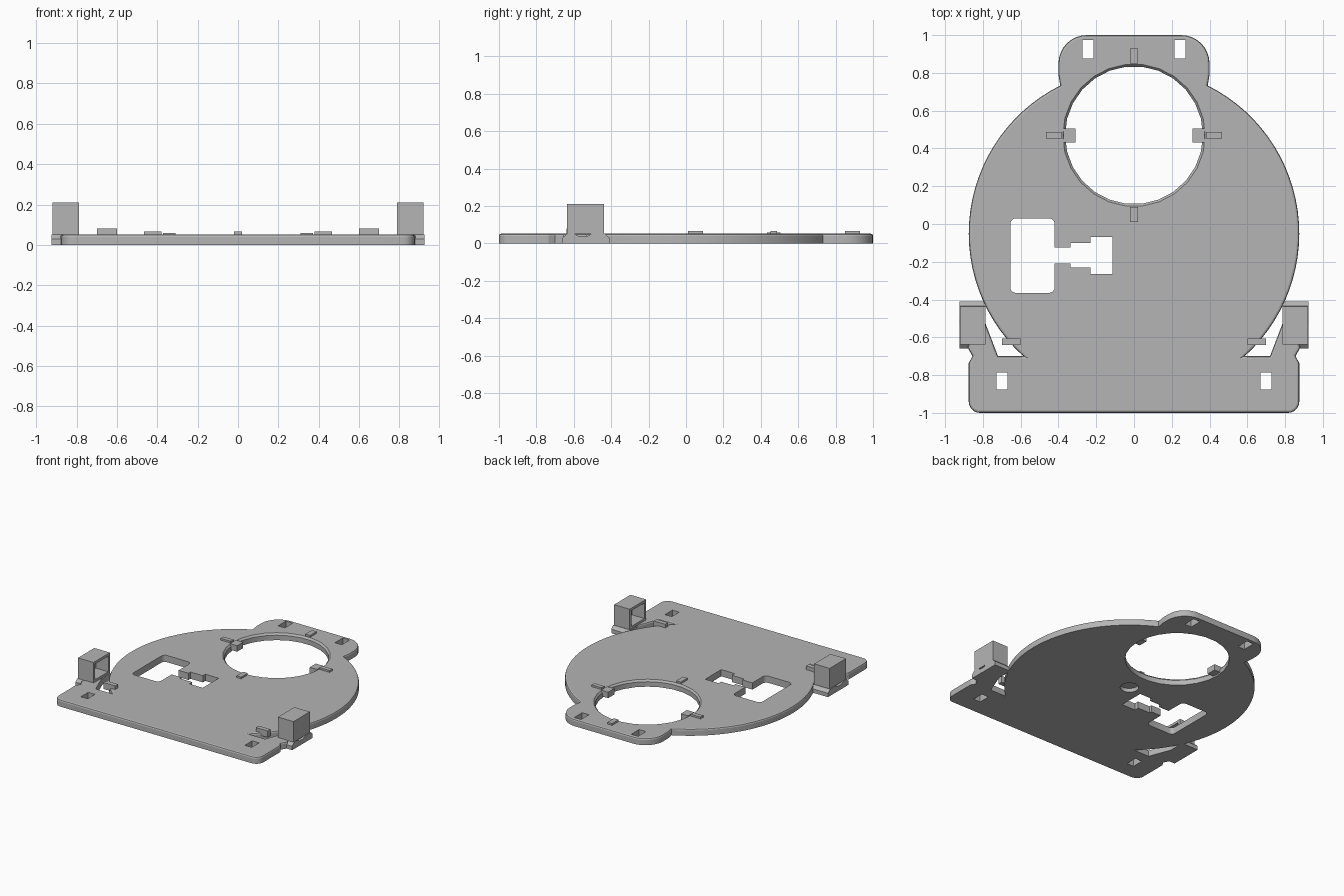
import bpy, bmesh, math
from mathutils import Vector

if "Cube" in bpy.data.objects:
    bpy.data.objects.remove(bpy.data.objects["Cube"], do_unlink=True)

grey = bpy.data.materials.new("plain grey")
grey.use_nodes = True
grey.diffuse_color = (0.46, 0.46, 0.46, 1)
grey.node_tree.nodes["Principled BSDF"].inputs["Base Color"].default_value = (0.46, 0.46, 0.46, 1)


def finish(name, bm, mirror=False):
    bmesh.ops.recalc_face_normals(bm, faces=bm.faces[:])
    mesh = bpy.data.meshes.new(name)
    bm.to_mesh(mesh)
    bm.free()
    mesh.materials.append(grey)
    obj = bpy.data.objects.new(name, mesh)
    bpy.context.collection.objects.link(obj)
    if mirror:
        obj.modifiers.new("mirror", 'MIRROR').use_mirror_merge = False
    return obj


def loft(name, rings, mirror=False):
    """Closed solid through matching rings of points."""
    bm = bmesh.new()
    loops = [[bm.verts.new(p) for p in ring] for ring in rings]
    n = len(loops[0])
    for a, b in zip(loops, loops[1:]):
        for i in range(n):
            j = (i + 1) % n
            bm.faces.new((a[i], a[j], b[j], b[i]))
    bm.faces.new(loops[0][::-1])
    bm.faces.new(loops[-1])
    return finish(name, bm, mirror)


def prism(name, outline, z0, z1, mirror=False):
    return loft(name, [[(x, y, z) for x, y in outline] for z in (z0, z1)], mirror)


def box(name, x0, x1, y0, y1, z0, z1, mirror=False):
    return prism(name, [(x0, y0), (x1, y0), (x1, y1), (x0, y1)], z0, z1, mirror)


def arc(cx, cy, r, a0, a1, n):
    return [(cx + r * math.cos(math.radians(a0 + (a1 - a0) * i / n)),
             cy + r * math.sin(math.radians(a0 + (a1 - a0) * i / n))) for i in range(n + 1)]


def lathe(name, cx, cy, profile, n):
    return loft(name, [[(x, y, z) for x, y in arc(cx, cy, r, 0, 360, n)[:-1]] for r, z in profile])


# Right half of the plate outline: rear lobe, round body, spring arm, base
T = 0.052
half = arc(0.25, 0.85, 0.15, 90, 0, 8) + [(0.4, 0.79)]
half += arc(0, -0.05, 0.875, 63.5, -47.9, 28)
half += [(0.72, -0.70), (0.785, -0.53), (0.85, -0.53), (0.88, -0.655),
         (0.855, -0.70), (0.875, -0.735)]
half += arc(0.815, -0.94, 0.06, 0, -90, 6)
outline = half + [(-x, y) for x, y in reversed(half)]

base_plate = prism("base_plate", outline, 0, T)
bm = bmesh.new()
bm.from_mesh(base_plate.data)
rim = [e for e in bm.edges if all(v.co.z > T - 0.001 for v in e.verts)]
bmesh.ops.bevel(bm, geom=rim, offset=0.012, segments=2, profile=0.5, affect='EDGES')
bm.to_mesh(base_plate.data)
bm.free()

# Openings through the plate
lo, hi = -0.1, 0.2
window = []
for cx, cy, a in ((-0.45, 0, 0), (-0.625, 0, 90), (-0.625, -0.335, 180), (-0.45, -0.335, 270)):
    window += arc(cx, cy, 0.03, a, a + 90, 4)
cutters = [
    lathe("ring_cutter", 0, 0.47, [(0.365, lo), (0.365, 0.038), (0.377, T), (0.377, hi)], 26),
    prism("window_cutter", window, lo, hi),
    prism("stepped_cutter", [(-0.45, -0.21), (-0.335, -0.21), (-0.335, -0.23), (-0.23, -0.23),
                             (-0.23, -0.265), (-0.115, -0.265), (-0.115, -0.07), (-0.23, -0.07),
                             (-0.23, -0.10), (-0.335, -0.10), (-0.335, -0.125), (-0.45, -0.125)], lo, hi),
    lathe("underside_recess_cutter", 0, -0.05, [(0.065, lo), (0.065, 0.03)], 24),
]
for s in (-1, 1):
    for cx, cy, hy in ((0.243, 0.925, 0.048), (0.7, -0.83, 0.045)):
        cutters.append(box("slot_cutter", s * cx - 0.029, s * cx + 0.029, cy - hy, cy + hy, lo, hi))

for cutter in cutters:
    cutter.hide_render = True
    mod = base_plate.modifiers.new("opening", 'BOOLEAN')
    mod.operation = 'DIFFERENCE'
    mod.solver = 'EXACT'
    mod.object = cutter
cut_mesh = bpy.data.meshes.new_from_object(
    base_plate.evaluated_get(bpy.context.evaluated_depsgraph_get()))
base_plate.modifiers.clear()
base_plate.data = cut_mesh
for cutter in cutters:
    bpy.data.objects.remove(cutter, do_unlink=True)

# Small raised tabs around the ring opening
box("rear_ring_tab", -0.02, 0.02, 0.85, 0.93, 0.04, 0.066)
box("front_ring_tab", -0.02, 0.02, 0.01, 0.09, 0.04, 0.066)
box("side_ring_tabs", 0.38, 0.465, 0.453, 0.487, 0.04, 0.066, True)
box("inner_ring_lugs", 0.31, 0.372, 0.432, 0.506, 0.012, 0.058, True)
box("slot_latches", 0.60, 0.70, -0.64, -0.605, 0.03, 0.08, True)

# Clip pads with a shallow groove on top
pad = [(-0.66, 0), (-0.41, 0), (-0.41, 0.03), (-0.435, T), (-0.50, T), (-0.53, 0.037),
       (-0.57, 0.037), (-0.60, T), (-0.635, T), (-0.66, 0.03)]
loft("clip_pads", [[(x, y, z) for y, z in pad] for x in (0.785, 0.925)], True)

# Clip boxes, hollow towards the middle of the plate
clip = box("clip_boxes", 0.787, 0.92, -0.637, -0.438, 0.05, 0.21, True)
bm = bmesh.new()
bm.from_mesh(clip.data)
inner = [f for f in bm.faces if f.normal.x < -0.9]
bmesh.ops.inset_individual(bm, faces=inner, thickness=0.028)
cavity = bmesh.ops.extrude_discrete_faces(bm, faces=inner)["faces"]
bmesh.ops.translate(bm, verts=cavity[0].verts[:], vec=Vector((0.105, 0, 0)))
bm.to_mesh(clip.data)
bm.free()

# Smooth the curved rims of the plate, keep its edges sharp
bpy.ops.object.select_all(action='DESELECT')
base_plate.select_set(True)
bpy.context.view_layer.objects.active = base_plate
bpy.ops.object.shade_smooth_by_angle(angle=math.radians(20))
